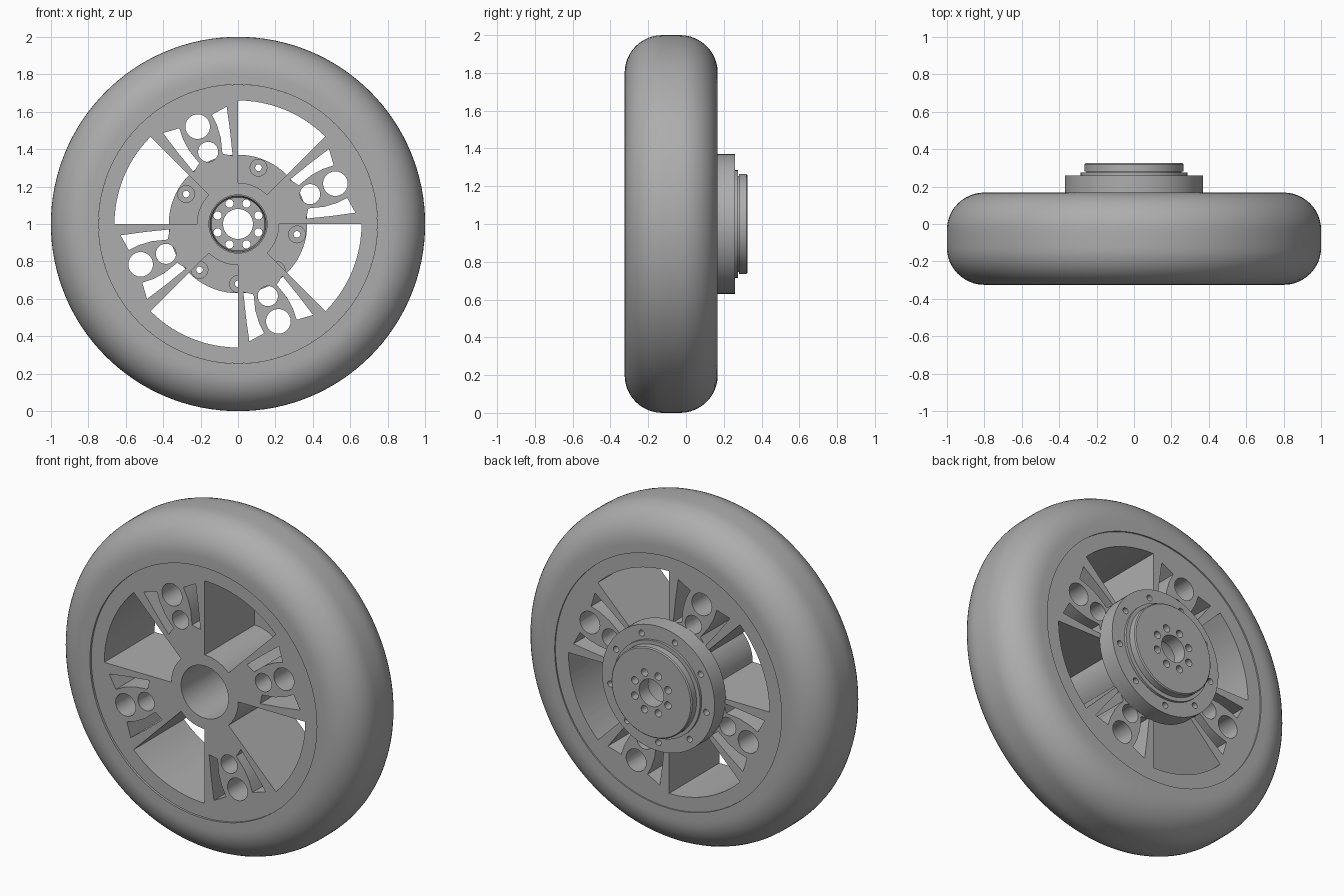
import bpy, bmesh
from math import sin, cos, pi, radians
from mathutils import Vector

if "Cube" in bpy.data.objects:
    bpy.data.objects.remove(bpy.data.objects["Cube"])

grey = bpy.data.materials.new("plain_grey")
grey.use_nodes = True
colour = (0.42, 0.42, 0.42, 1)
grey.diffuse_color = colour
grey.node_tree.nodes["Principled BSDF"].inputs["Base Color"].default_value = colour


def polar(r, deg, y=0.0):
    """Point on the wheel, whose axle runs along y at z = 1."""
    a = radians(deg)
    return Vector((r * cos(a), y, 1 + r * sin(a)))


def make_object(name, bm):
    bmesh.ops.recalc_face_normals(bm, faces=bm.faces)
    mesh = bpy.data.meshes.new(name)
    bm.to_mesh(mesh)
    bm.free()
    mesh.materials.append(grey)
    obj = bpy.data.objects.new(name, mesh)
    bpy.context.collection.objects.link(obj)
    return obj


def lathe(name, profile, steps=96):
    """Spin a closed (radius, y) profile around the axle."""
    bm = bmesh.new()
    rings = [[bm.verts.new(polar(r, 360 * i / steps, y)) for r, y in profile]
             for i in range(steps)]
    n = len(profile)
    for i in range(steps):
        a, b = rings[i], rings[(i + 1) % steps]
        for j in range(n):
            k = (j + 1) % n
            bm.faces.new((a[j], a[k], b[k], b[j]))
    return make_object(name, bm)


def prism(bm, outline, y0, y1):
    """Extrude a closed outline along the axle."""
    front = [bm.verts.new((p.x, y0, p.z)) for p in outline]
    back = [bm.verts.new((p.x, y1, p.z)) for p in outline]
    bm.faces.new(front)
    bm.faces.new(back[::-1])
    for i in range(len(front)):
        j = (i + 1) % len(front)
        bm.faces.new((front[j], front[i], back[i], back[j]))


def circle(centre, r, n=24):
    return [centre + polar(r, 360 * i / n) - Vector((0, 0, 1)) for i in range(n)]


def arc(r, a0, a1, n=12):
    return [polar(r, a0 + (a1 - a0) * i / n) for i in range(n + 1)]


def carve(obj, bm):
    """Cut the prisms out of an object."""
    cutter = make_object("cutter", bm)
    cutter.hide_render = True
    mod = obj.modifiers.new("cut", "BOOLEAN")
    mod.operation = "DIFFERENCE"
    mod.solver = "EXACT"
    mod.object = cutter
    bpy.context.view_layer.objects.active = obj
    bpy.ops.object.modifier_apply(modifier=mod.name)
    bpy.data.objects.remove(cutter)


# Tyre with rounded shoulders
FRONT, BACK, ROUND = -0.325, 0.168, 0.2
profile = [(0.745, FRONT)]
for i in range(13):
    a = pi / 2 * i / 12
    profile.append((1 - ROUND + ROUND * sin(a), FRONT + ROUND - ROUND * cos(a)))
for i in range(13):
    a = pi / 2 * i / 12
    profile.append((1 - ROUND + ROUND * cos(a), BACK - ROUND + ROUND * sin(a)))
profile.append((0.745, BACK))
tyre = lathe("tyre", profile, 128)

# Rim, spokes and hub carved from one disc
rim = lathe("rim_and_spokes", [(0.155, -0.312), (0.745, -0.312),
                               (0.745, 0.16), (0.155, 0.16)])
cuts = bmesh.new()
for base in range(0, 360, 90):
    shapes = [arc(0.66, base + 45, base + 90) + arc(0.22, base + 90, base + 45),
              circle(polar(0.563, base + 22.5), 0.066),
              circle(polar(0.417, base + 22.5), 0.054)]
    # Curved slits on both sides of the two round holes
    for side in (-1, 1):
        mid = base + 22.5
        slit = [(0.365, 18), (0.5, 17.6), (0.63, 17), (0.6, 9),
                (0.54, 10.5), (0.47, 11.2), (0.385, 10)]
        shapes.append([polar(r, mid + side * a) for r, a in slit])
    for shape in shapes:
        prism(cuts, shape, -0.5, 0.5)
carve(rim, cuts)

# Rear flange with a ring of nine counterbored bolt holes
flange = lathe("rear_flange", [(0.15, 0.155), (0.37, 0.155), (0.37, 0.26),
                               (0.285, 0.26), (0.285, 0.275), (0.14, 0.275)])
bolts, bores = bmesh.new(), bmesh.new()
for i in range(9):
    spot = polar(0.32, 30 + 40 * i)
    prism(bores, circle(spot, 0.045), 0.1, 0.21)
    prism(bolts, circle(spot, 0.018, 16), 0.1, 0.4)
carve(flange, bores)
carve(flange, bolts)

# Output disc with an axle hole and a ring of small holes
disc = lathe("output_disc", [(0.08, 0.24), (0.255, 0.24), (0.255, 0.28), (0.265, 0.28),
                             (0.265, 0.319), (0.259, 0.325), (0.08, 0.325)])
holes = bmesh.new()
for i in range(8):
    prism(holes, circle(polar(0.118, 22.5 + 45 * i), 0.022, 16), 0.1, 0.4)
carve(disc, holes)

# Smooth curved surfaces, keep hard edges
bpy.ops.object.select_all(action="DESELECT")
for obj in (tyre, rim, flange, disc):
    obj.select_set(True)
bpy.context.view_layer.objects.active = tyre
bpy.ops.object.shade_smooth_by_angle(angle=radians(30))
